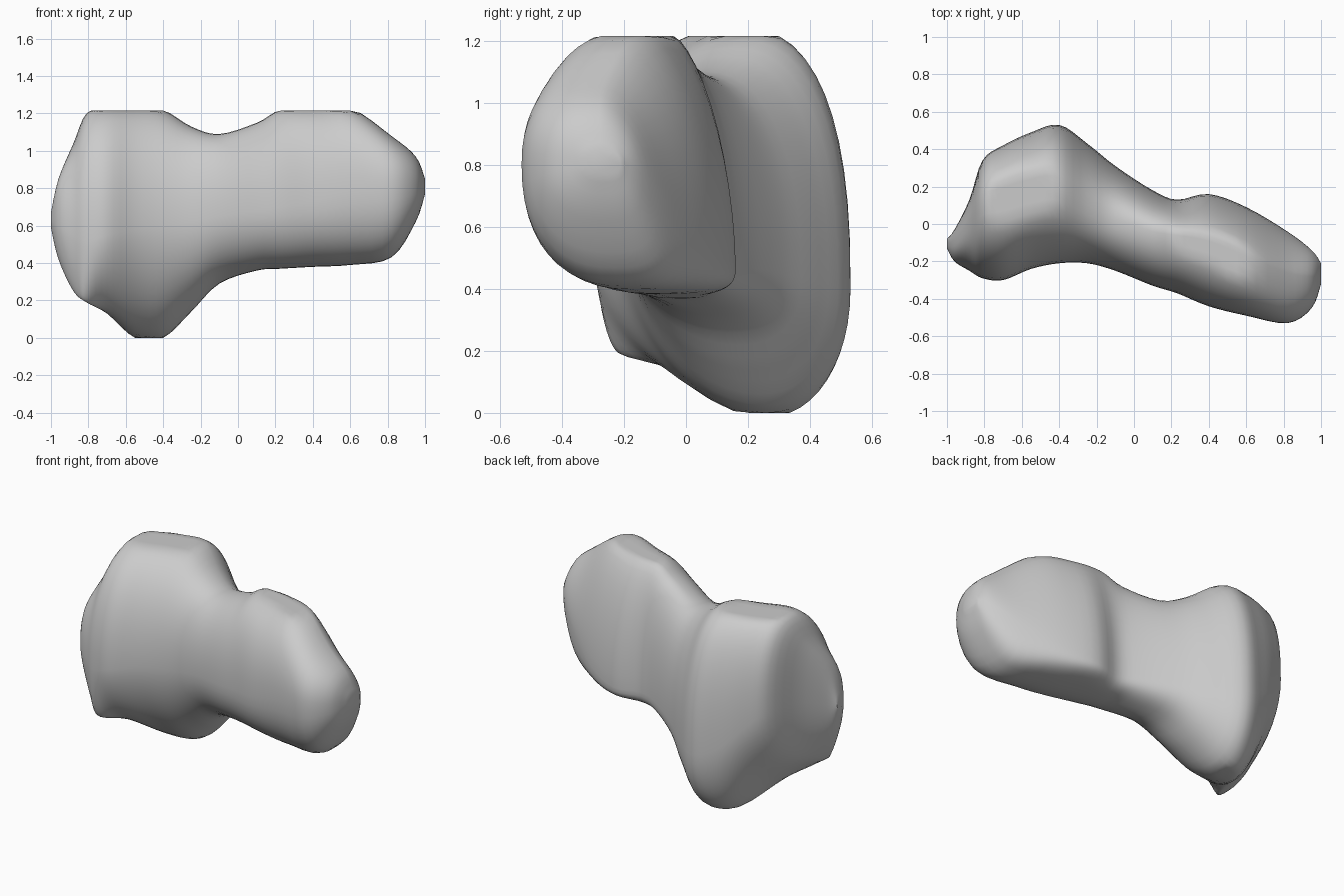
import bpy
import bmesh
import math

default_cube = bpy.data.objects.get("Cube")
if default_cube:
    bpy.data.objects.remove(default_cube, do_unlink=True)

# Flat cut height across the top of both lobes
TOP = 1.215
RING_POINTS = 48
STEPS = 4

# Cross-section stations from the right end to the left end:
# x, bottom z, top z, front y, back y, top y, bottom y, front z, back z
STATIONS = [
    (-1, .59, .67, -.13, -.08, -.11, -.11, .63, .63),
    (-.96, .42, .85, -.2, -.03, -.1, -.13, .6, .65),
    (-.88, .25, 1.04, -.25, .13, .02, -.18, .55, .7),
    (-.81, .19, 1.2, -.29, .34, .11, -.21, .52, .7),
    (-.7, .13, 1.24, -.3, .42, .14, 0, .55, .6),
    (-.55, 0, 1.24, -.24, .49, .18, .23, .58, .45),
    (-.4, 0, 1.22, -.21, .53, .19, .26, .6, .4),
    (-.25, .14, 1.13, -.21, .43, .1, .2, .62, .42),
    (-.1, .29, 1.09, -.25, .31, .03, .12, .65, .45),
    (.1, .36, 1.15, -.33, .18, -.04, 0, .68, .47),
    (.23, .37, 1.22, -.37, .13, -.06, -.04, .7, .47),
    (.4, .38, 1.23, -.44, .16, -.09, -.08, .73, .47),
    (.6, .39, 1.23, -.49, .09, -.17, -.14, .78, .52),
    (.82, .43, 1.08, -.53, -.04, -.26, -.22, .8, .65),
    (.95, .62, .97, -.45, -.14, -.28, -.26, .8, .77),
    (1, .77, .85, -.32, -.21, -.27, -.27, .81, .81),
]


def make_material(name, color):
    material = bpy.data.materials.new(name)
    material.use_nodes = True
    material.diffuse_color = color
    shader = material.node_tree.nodes["Principled BSDF"]
    shader.inputs["Base Color"].default_value = color
    return material


def spline(before, start, end, after, t):
    """Smooth interpolation that passes through every station."""
    return 0.5 * (2 * start + (end - before) * t
                  + (2 * before - 5 * start + 4 * end - after) * t ** 2
                  + (3 * start - before - 3 * end + after) * t ** 3)


def resample(stations, steps):
    last = len(stations) - 1
    for i in range(last):
        neighbours = (stations[max(i - 1, 0)], stations[i],
                      stations[i + 1], stations[min(i + 2, last)])
        for step in range(steps):
            yield [spline(*values, step / steps) for values in zip(*neighbours)]
    yield list(stations[last])


def corner_power(x, is_back, is_top):
    """How square one quarter of the outline is, blended along the body."""
    blend = min(max(x + 0.5, 0), 1)
    if is_top:
        return 2.5 - 0.8 * blend if is_back else 2.2 + 0.2 * blend
    return 2 + 1.3 * blend if is_back else 1.8 + 0.5 * blend


def section_points(station):
    """Closed outline made of four rounded quarters joining the extremes."""
    x, bottom, top, front, back, top_y, bottom_y, front_z, back_z = station
    for i in range(RING_POINTS):
        angle = math.tau * i / RING_POINTS
        across, up = math.cos(angle), math.sin(angle)
        side_y, side_z = (back, back_z) if across > 0 else (front, front_z)
        end_y, end_z = (top_y, top) if up > 0 else (bottom_y, bottom)
        power = corner_power(x, across > 0, up > 0)
        y = end_y + (side_y - end_y) * abs(across) ** (2 / power)
        z = side_z + (end_z - side_z) * abs(up) ** (2 / power)
        yield x, y, min(max(z, 0), TOP)


def build_body(name, material):
    bm = bmesh.new()
    rings = [[bm.verts.new(point) for point in section_points(station)]
             for station in resample(STATIONS, STEPS)]
    # Skin between neighbouring outlines
    for ring, following in zip(rings, rings[1:]):
        for i in range(RING_POINTS):
            j = (i + 1) % RING_POINTS
            bm.faces.new((ring[i], ring[j], following[j], following[i]))
    # Small closing faces at both ends
    for ring in (rings[0], rings[-1]):
        bm.faces.new(ring)
    bmesh.ops.recalc_face_normals(bm, faces=bm.faces)
    mesh = bpy.data.meshes.new(name)
    bm.to_mesh(mesh)
    bm.free()
    mesh.materials.append(material)
    body = bpy.data.objects.new(name, mesh)
    bpy.context.collection.objects.link(body)
    return body


# Two-lobed body with a single foot
body = build_body("two_lobed_body", make_material("plain grey", (0.6, 0.6, 0.6, 1)))
bpy.ops.object.select_all(action="DESELECT")
body.select_set(True)
bpy.context.view_layer.objects.active = body
bpy.ops.object.shade_smooth_by_angle(angle=math.radians(40))
